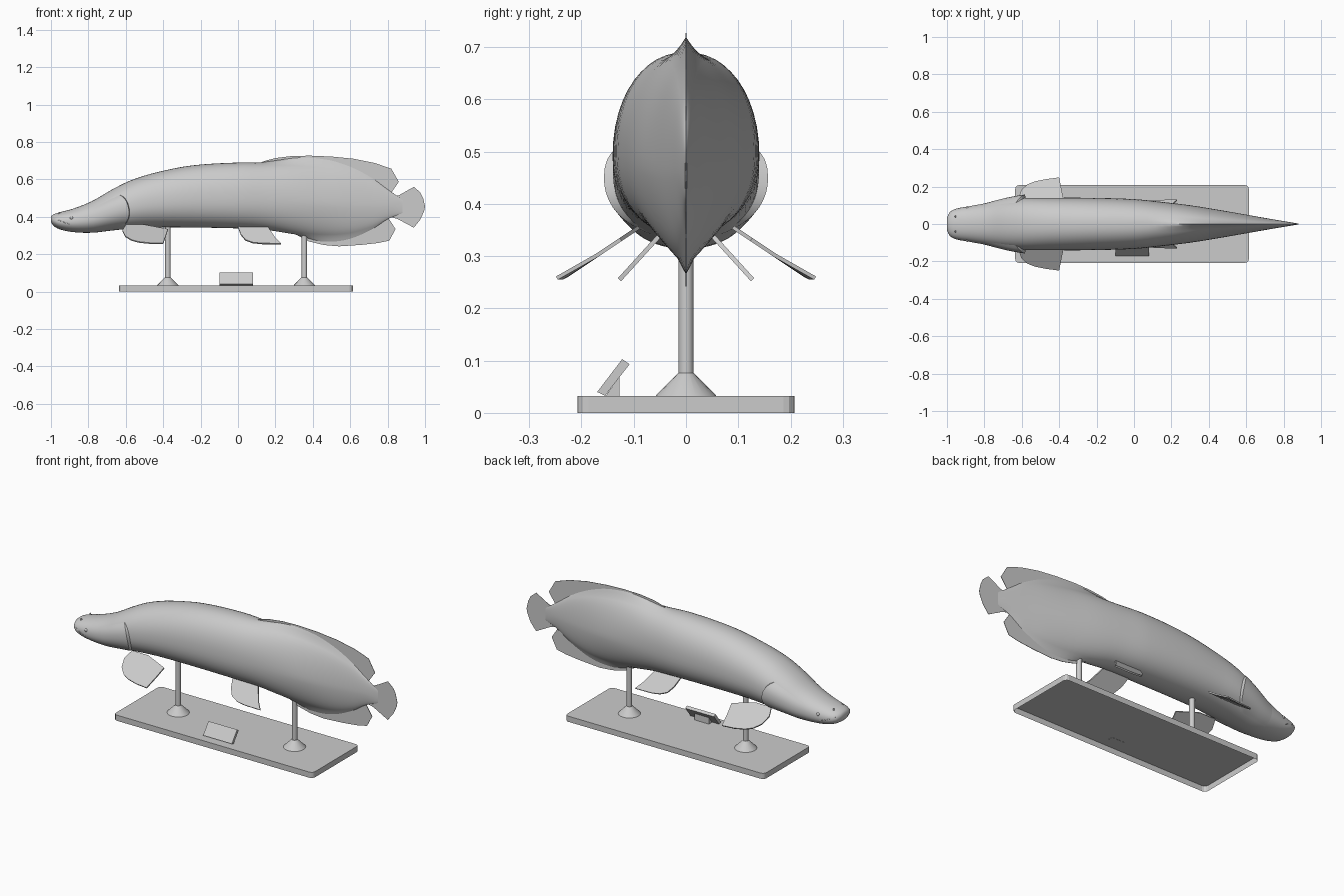
import bpy, bmesh, math
from mathutils import Vector

if "Cube" in bpy.data.objects:
    bpy.data.objects.remove(bpy.data.objects["Cube"])

grey = bpy.data.materials.new("plain_grey")
grey.diffuse_color = (0.6, 0.6, 0.6, 1)
grey.use_nodes = True
grey.node_tree.nodes["Principled BSDF"].inputs["Base Color"].default_value = grey.diffuse_color


def make(name, verts, faces, smooth=None):
    me = bpy.data.meshes.new(name)
    me.from_pydata([tuple(v) for v in verts], [], faces)
    bm = bmesh.new()
    bm.from_mesh(me)
    bmesh.ops.recalc_face_normals(bm, faces=bm.faces)
    bm.to_mesh(me)
    bm.free()
    me.materials.append(grey)
    ob = bpy.data.objects.new(name, me)
    bpy.context.collection.objects.link(ob)
    if smooth:
        bpy.ops.object.select_all(action='DESELECT')
        ob.select_set(True)
        bpy.context.view_layer.objects.active = ob
        bpy.ops.object.shade_smooth_by_angle(angle=math.radians(smooth))
    return ob


def prism(name, outline, offset, open_bottom=False):
    """Solid from a 3D outline, thickened both ways along offset."""
    n, d = len(outline), Vector(offset)
    verts = [Vector(p) - d for p in outline] + [Vector(p) + d for p in outline]
    faces = [list(range(n, 2 * n))] + ([] if open_bottom else [list(range(n))])
    faces += [[i, (i + 1) % n, n + (i + 1) % n, n + i] for i in range(n)]
    return make(name, verts, faces)


def lathe(name, x, y, profile, seg=20):
    verts = [(x + r * math.cos(2 * math.pi * i / seg), y + r * math.sin(2 * math.pi * i / seg), z)
             for r, z in profile for i in range(seg)]
    faces = [[k * seg + i, k * seg + (i + 1) % seg, (k + 1) * seg + (i + 1) % seg, (k + 1) * seg + i]
             for k in range(len(profile) - 1) for i in range(seg)]
    faces += [list(range(seg)), list(range(len(verts) - seg, len(verts)))]
    return make(name, verts, faces, 35)


# Body stations: x, top z, bottom z, half width, section roundness
ST = [(-1.0, .402, .372, .034, 2.0), (-.985, .414, .350, .064, 2.1), (-.95, .425, .332, .081, 2.2),
      (-.88, .444, .318, .095, 2.2), (-.78, .484, .315, .113, 2.2), (-.68, .542, .326, .130, 2.2),
      (-.58, .592, .336, .139, 2.2), (-.45, .634, .343, .140, 2.2), (-.25, .674, .343, .140, 2.2),
      (0.0, .690, .338, .133, 2.2), (.15, .688, .330, .118, 2.1), (.30, .690, .307, .100, 1.9),
      (.45, .680, .290, .076, 1.7), (.60, .650, .300, .050, 1.7), (.72, .600, .340, .029, 1.7),
      (.81, .540, .392, .014, 1.8), (.88, .490, .420, .002, 2.0)]


def station(x):
    """Smoothly interpolated station values at x."""
    i = max(j for j in range(len(ST) - 1) if ST[j][0] <= x or j == 0)
    a, b = ST[i], ST[i + 1]
    p, q = ST[max(i - 1, 0)], ST[min(i + 2, len(ST) - 1)]
    h = b[0] - a[0]
    t = (x - a[0]) / h
    out = []
    for k in range(1, 5):
        ma = (b[k] - p[k]) / (b[0] - p[0]) * h
        mb = (q[k] - a[k]) / (q[0] - a[0]) * h
        out.append((2*t**3 - 3*t*t + 1) * a[k] + (t**3 - 2*t*t + t) * ma
                   + (3*t*t - 2*t**3) * b[k] + (t**3 - t*t) * mb)
    return out


def bump(x, a, b, c, d):
    """Rises from a to b, falls from c to d."""
    return max(0, min(1, (x - a) / (b - a), (d - x) / (d - c)))


def skin(x, ang, grow=0.0):
    top, bot, w, n = station(x)
    zc = bot + .46 * (top - bot)
    c, s = math.cos(ang), math.sin(ang)
    y = (w + grow) * math.copysign(abs(c) ** (2 / n), c)
    z = zc + ((top - zc) if s > 0 else (zc - bot)) * math.copysign(abs(s) ** (2 / n), s)
    # ridges that blend the back and keel into the fins
    ridge = math.exp(-(c / .17) ** 2)
    z += ridge * (.032 * bump(x, .1, .35, .5, .78) if s > 0 else -.025 * bump(x, .3, .45, .55, .78))
    return Vector((x, y, z))


# Body
SEG = 48
xs = []
for a, b in zip(ST, ST[1:]):
    parts = 2 if b[0] - a[0] < .06 else 4
    xs += [a[0] + (b[0] - a[0]) * k / parts for k in range(parts)]
xs.append(ST[-1][0])
bv = [skin(x, 2 * math.pi * i / SEG) for x in xs for i in range(SEG)]
bf = [[k * SEG + i, k * SEG + (i + 1) % SEG, (k + 1) * SEG + (i + 1) % SEG, (k + 1) * SEG + i]
      for k in range(len(xs) - 1) for i in range(SEG)]
bf += [list(range(SEG)), list(range(len(bv) - SEG, len(bv)))]
make("body", bv, bf, 60)

# Vertical fins
for name, pts, t in [
    ("dorsal_fin", [(.10, .68), (.14, .698), (.20, .714), (.28, .724), (.38, .727), (.50, .722), (.62, .710),
                    (.73, .688), (.82, .657), (.86, .587), (.81, .515), (.7, .48), (.4, .5)], .0012),
    ("anal_fin", [(.28, .33), (.32, .299), (.38, .268), (.46, .249), (.54, .242), (.66, .250), (.75, .260),
                  (.81, .273), (.842, .335), (.80, .40), (.7, .45), (.4, .45)], .0012),
    ("tail_fin", [(.76, .43), (.80, .402), (.85, .390), (.94, .342), (.975, .385), (.995, .43), (1.0, .455),
                  (.99, .50), (.975, .53), (.94, .560), (.86, .515), (.80, .505), (.76, .48)], .0008)]:
    prism(name, [(x, 0, z) for x, z in pts], (0, t, 0))

PECT = [(-.60, .09), (-.618, .135), (-.603, .18), (-.57, .21), (-.53, .226), (-.47, .238), (-.40, .247),
        (-.385, .17), (-.375, .125), (-.50, .09)]
PELV = [(.0, .345), (.015, .305), (.04, .275), (.08, .261), (.13, .256), (.23, .255), (.20, .285), (.16, .345)]

for s, side in ((-1, "right"), (1, "left")):
    # Paired fins
    prism("pectoral_fin_" + side, [(x, s * y, max(.258, .352 - (y - .095) * .67)) for x, y in PECT],
          (0, s * .002, .003))
    prism("pelvic_fin_" + side, [(x, s * (.05 + (.34 - z) / 1.1), z) for x, z in PELV],
          (0, s * .003, .003))

    # Gill cover: raised plate with a curved rear edge
    NU, NV = 8, 14
    gv, gf = [], []
    for j in range(NV + 1):
        v = -1 + 2 * j / NV
        ang = -.25 + v * .85
        rear = -.582 - .05 * v * v
        for i in range(NU + 1):
            u = i / NU
            x = -.80 + (rear + .80) * u
            p = skin(x, ang, .018 * u * (1 - v ** 4) + .0005)
            gv.append((p.x, s * p.y, p.z))
        p = skin(rear + .004, ang, -.006)
        gv.append((p.x, s * p.y, p.z))
    w = NU + 2
    gf = [[j * w + i, j * w + i + 1, (j + 1) * w + i + 1, (j + 1) * w + i]
          for j in range(NV) for i in range(w - 1)]
    gill = make("gill_cover_" + side, gv, gf, 35)
    # keep the open plate facing outward
    if sum(f.normal.y for f in gill.data.polygons) * s < 0:
        gill.data.flip_normals()

    # Eye and nostril
    e = skin(-.89, .25)
    lathe("eye_" + side, e.x, s * (e.y - .004),
          [(.009 * math.sin(math.pi * k / 8) + .0002, e.z - .009 * math.cos(math.pi * k / 8)) for k in range(9)], 12)
    lathe("nostril_" + side, -.955, s * .04, [(.006, .400), (.005, .420), (.002, .426)], 8)

# Mouth line wrapped round the snout
cu = bpy.data.curves.new("mouth_line", 'CURVE')
cu.dimensions = '3D'
cu.bevel_depth, cu.bevel_resolution = .002, 1
half = [(-.90, -.25), (-.93, -.08), (-.96, .12), (-.985, .3), (-.997, .45)]
path = [skin(x, a) for x, a in half]
path += [Vector((-1.0, 0, path[-1].z))]
path += [Vector((p.x, -p.y, p.z)) for p in reversed(path[:-1])]
sp = cu.splines.new('POLY')
sp.points.add(len(path) - 1)
for pt, p in zip(sp.points, path):
    pt.co = (p.x + .002, p.y, p.z, 1)
cu.materials.append(grey)
bpy.context.collection.objects.link(bpy.data.objects.new("mouth_line", cu))

# Base with rounded corners, hollow underneath
corners = []
for cx, cy, a0 in [(.593, .187, 0), (-.614, .187, 90), (-.614, -.187, 180), (.593, -.187, 270)]:
    for k in range(4):
        a = math.radians(a0 + 30 * k)
        corners.append((cx + .021 * math.cos(a), cy + .021 * math.sin(a), .016))
base = prism("base", corners, (0, 0, .016), open_bottom=True)
if base.data.polygons[0].normal.z < 0:
    base.data.flip_normals()

# Support posts and their flared feet
for x, top, side in ((-.375, .37, "front"), (.355, .34, "rear")):
    lathe("post_" + side, x, 0, [(.0145, .07), (.0145, top)])
    lathe("post_foot_" + side, x, 0, [(.058, .0325), (.056, .035), (.015, .076)])

# Tilted plaque and its prop
prism("plaque", [(-.01, y, z) for y, z in [(-.170, .040), (-.155, .033), (-.108, .093), (-.122, .103)]],
      (.09, 0, 0))
prism("plaque_prop", [(-.01, y, z) for y, z in [(-.155, .031), (-.127, .031), (-.127, .070)]], (.045, 0, 0))
